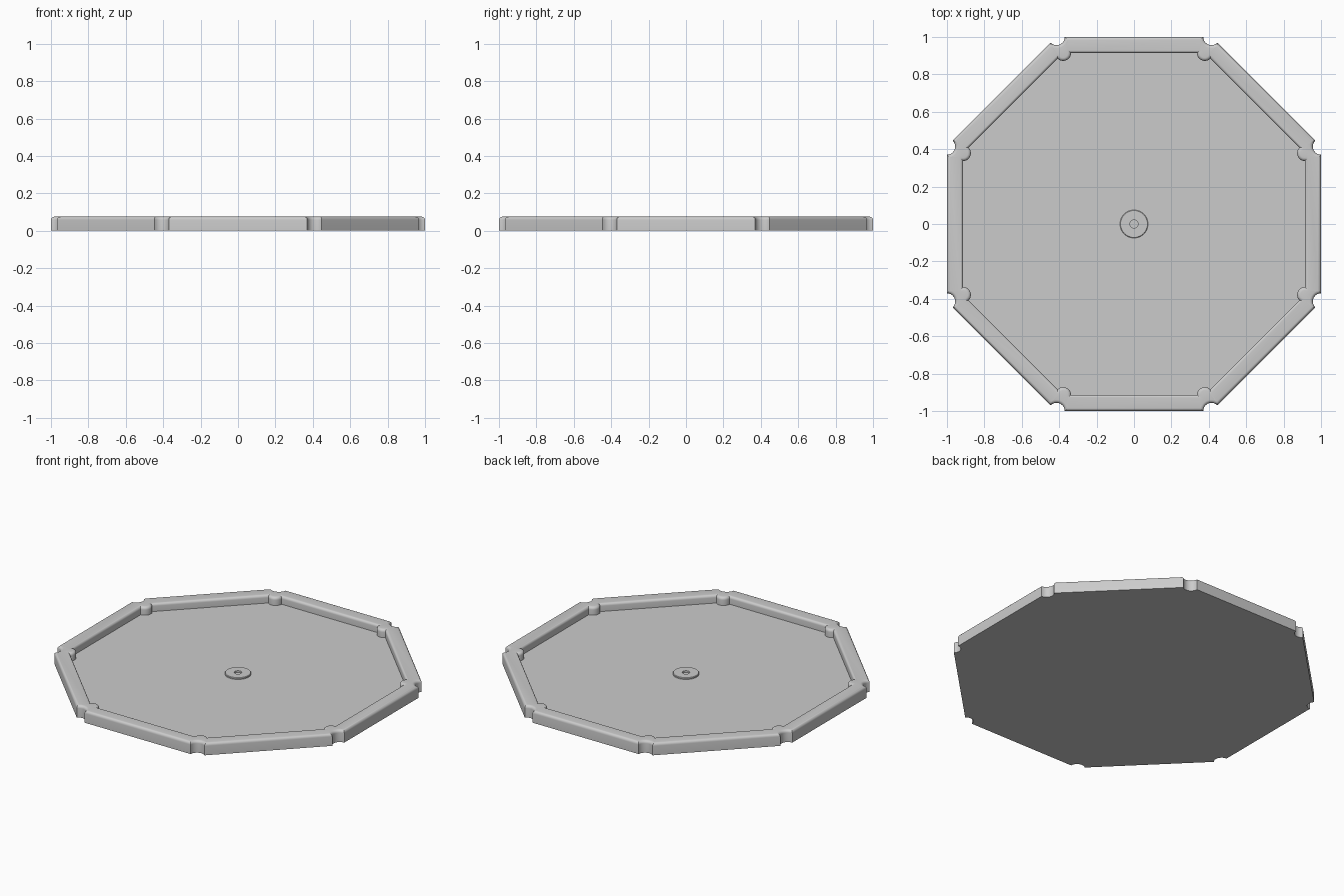
import bpy, bmesh
from math import sin, cos, asin, pi, radians

if "Cube" in bpy.data.objects:
    bpy.data.objects.remove(bpy.data.objects["Cube"])

HEIGHT, FLOOR = 0.075, 0.024
OUTER, INNER = 1.0, 0.914      # apothems of the rim walls
NOTCH, BUMP = 0.044, 0.042     # corner scoop radii
ROUND = 0.017                  # rounding of the rim edges
ARC, STEPS = 9, 5


def outline(apothem, radius, inset):
    """Octagon with scooped corners, offset inward by inset."""
    pts = []
    beta = radians(67.5) - asin(inset / (radius + inset))
    dist = apothem / cos(pi / 8)
    for k in range(8):
        phi = pi / 8 + k * pi / 4
        for i in range(ARC + 1):
            # sweep around the corner, through the inward direction
            t = phi + pi + beta - 2 * beta * i / ARC
            pts.append((dist * cos(phi) + (radius + inset) * cos(t),
                        dist * sin(phi) + (radius + inset) * sin(t)))
    return pts


def finish(bm, name):
    bmesh.ops.recalc_face_normals(bm, faces=bm.faces)
    mesh = bpy.data.meshes.new(name)
    bm.to_mesh(mesh)
    bm.free()
    obj = bpy.data.objects.new(name, mesh)
    bpy.context.collection.objects.link(obj)
    bpy.ops.object.select_all(action='DESELECT')
    obj.select_set(True)
    bpy.context.view_layer.objects.active = obj
    bpy.ops.object.shade_smooth_by_angle(angle=radians(30))
    return obj


def skin(bm, rings, closed=False):
    """Join successive rings of points with quads."""
    loops = [[bm.verts.new(p) for p in ring] for ring in rings]
    pairs = list(zip(loops, loops[1:]))
    if closed:
        pairs.append((loops[-1], loops[0]))
    for a, b in pairs:
        n = len(a)
        for i in range(n):
            j = (i + 1) % n
            bm.faces.new((a[i], a[j], b[j], b[i]))
    return loops


# Tray: outer wall, rounded rim, inner wall, floor and underside
levels = [(OUTER, NOTCH, 0, 0)]
for i in range(STEPS + 1):
    t = pi / 2 * i / STEPS
    levels.append((OUTER, NOTCH, ROUND * (1 - cos(t)),
                   HEIGHT - ROUND * (1 - sin(t))))
for i in range(STEPS, -1, -1):
    t = pi / 2 * i / STEPS
    levels.append((INNER, BUMP, -ROUND * (1 - cos(t)),
                   HEIGHT - ROUND * (1 - sin(t))))
levels.append((INNER, BUMP, 0, FLOOR))

bm = bmesh.new()
loops = skin(bm, [[(x, y, z) for x, y in outline(a, r, d)]
                  for a, r, d, z in levels])
bm.faces.new(loops[0])
bm.faces.new(loops[-1])
finish(bm, "octagonal_tray")

# Centre boss: low ring with a small hole
profile = [(0.075, FLOOR), (0.075, 0.031), (0.072, 0.034),
           (0.022, 0.034), (0.022, FLOOR)]
bm = bmesh.new()
skin(bm, [[(r * cos(2 * pi * i / 48), r * sin(2 * pi * i / 48), z)
           for i in range(48)] for r, z in profile])
finish(bm, "centre_boss")
